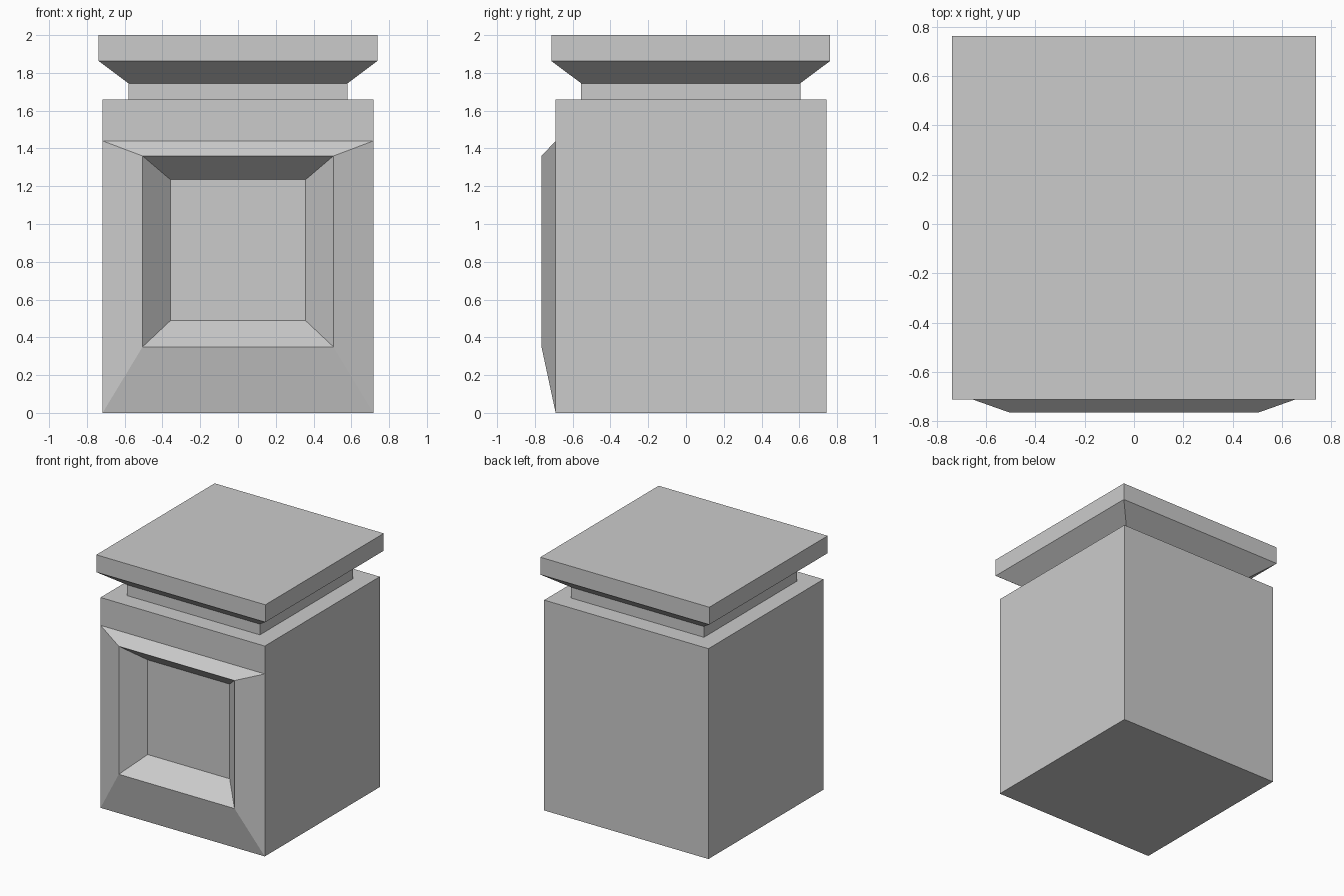
import bpy, bmesh
from mathutils import Vector

default = bpy.data.objects.get("Cube")
if default:
    bpy.data.objects.remove(default, do_unlink=True)

grey = bpy.data.materials.new("stone_grey")
grey.use_nodes = True
colour = (0.6, 0.6, 0.6, 1)
grey.diffuse_color = colour
grey.node_tree.nodes["Principled BSDF"].inputs["Base Color"].default_value = colour


def finish(bm, name):
    bmesh.ops.recalc_face_normals(bm, faces=bm.faces)
    mesh = bpy.data.meshes.new(name)
    bm.to_mesh(mesh)
    bm.free()
    mesh.materials.append(grey)
    bpy.context.collection.objects.link(bpy.data.objects.new(name, mesh))


def box(bm, half, y, z0, z1):
    """Square block with half width, centred at y, from z0 to z1."""
    verts = bmesh.ops.create_cube(bm, size=2)["verts"]
    for v in verts:
        v.co = Vector((v.co.x * half, y + v.co.y * half, z1 if v.co.z > 0 else z0))
    return verts


def step(bm, face, half, y, z0, z1):
    """Extrude an upright face into a new rectangle at depth y."""
    mid = face.calc_center_median().z
    face = bmesh.ops.extrude_discrete_faces(bm, faces=[face])["faces"][0]
    for v in face.verts:
        v.co = Vector((half if v.co.x > 0 else -half, y, z1 if v.co.z > mid else z0))
    return face


# Body with a raised frame and a sunken panel on the front
bm = bmesh.new()
box(bm, 0.717, 0.027, 0, 1.66)
bmesh.ops.bisect_plane(bm, geom=bm.verts[:] + bm.edges[:] + bm.faces[:],
                       plane_co=(0, 0, 1.44), plane_no=(0, 0, 1))
bm.normal_update()
front = min((f for f in bm.faces if f.normal.y < -0.9),
            key=lambda f: f.calc_center_median().z)
lip = step(bm, front, 0.505, -0.765, 0.35, 1.36)
step(bm, lip, 0.358, -0.615, 0.488, 1.235)
finish(bm, "body")

# Neck between body and lid
bm = bmesh.new()
box(bm, 0.58, 0.025, 1.66, 1.745)
finish(bm, "neck")

# Lid: a flat slab over a flared underside
bm = bmesh.new()
box(bm, 0.738, 0.025, 1.863, 2)
bm.normal_update()
under = min(bm.faces, key=lambda f: f.normal.z)
flare = bmesh.ops.extrude_discrete_faces(bm, faces=[under])["faces"][0]
for v in flare.verts:
    v.co = Vector((0.58 if v.co.x > 0 else -0.58,
                   0.605 if v.co.y > 0 else -0.555, 1.745))
finish(bm, "lid")
